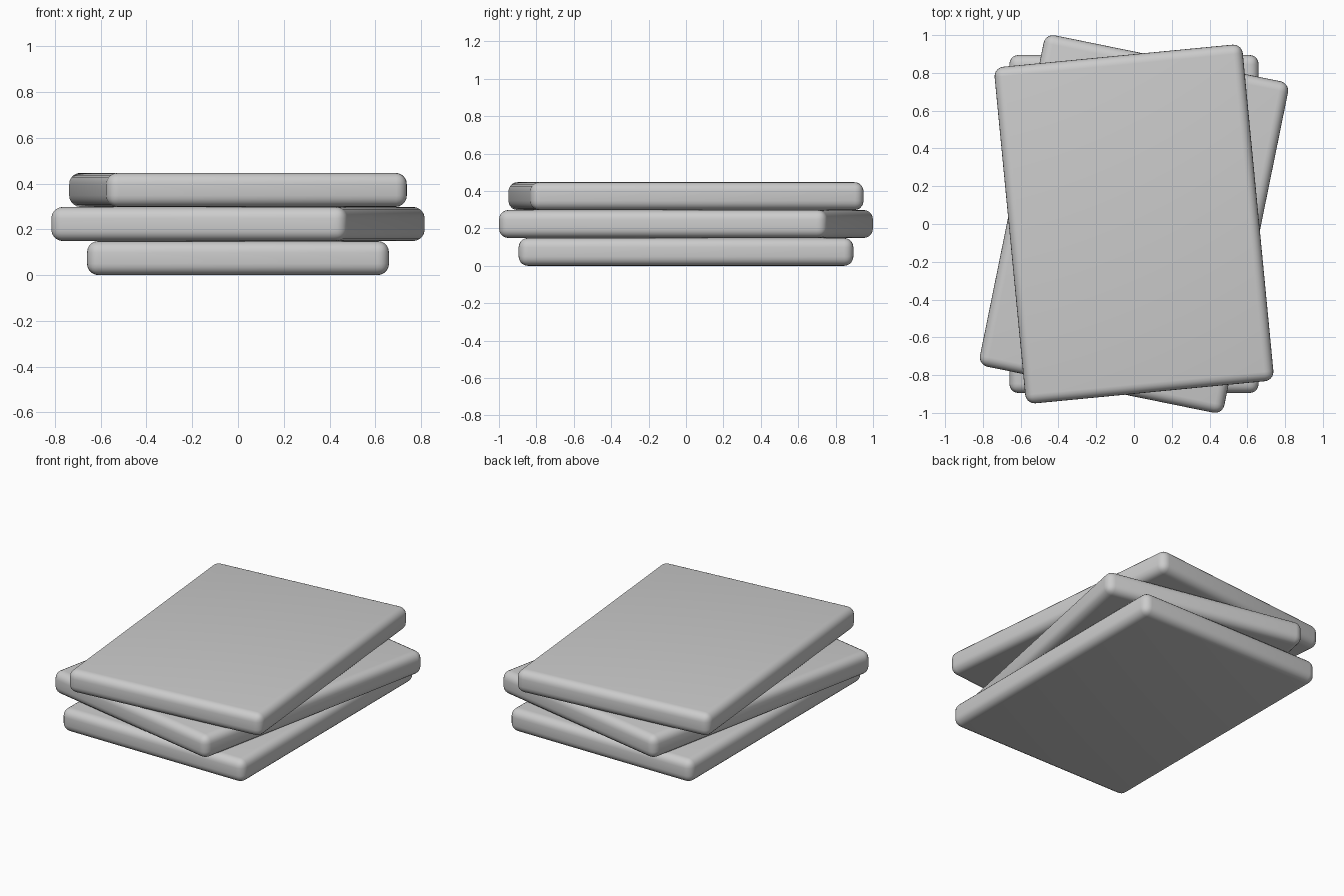
import bpy
from math import radians

if "Cube" in bpy.data.objects:
    bpy.data.objects.remove(bpy.data.objects["Cube"])

WIDTH, DEPTH, THICK = 1.32, 1.79, 0.149


def slab(name, level, angle):
    """Rounded rectangular slab, stacked by level and turned about z."""
    bpy.ops.mesh.primitive_cube_add(size=1, location=(0, 0, THICK * (level + 0.5)))
    ob = bpy.context.object
    ob.name = name
    ob.scale = (WIDTH, DEPTH, THICK)
    bpy.ops.object.transform_apply(location=False, rotation=False, scale=True)
    ob.rotation_euler.z = radians(angle)
    bevel = ob.modifiers.new("rounded_edges", 'BEVEL')
    bevel.width = 0.05
    bevel.segments = 5
    bpy.ops.object.modifier_apply(modifier=bevel.name)
    bpy.ops.object.shade_smooth_by_angle(angle=radians(35))
    return ob


# Stack of three slabs, each twisted differently
for level, (name, angle) in enumerate((("bottom_slab", 0),
                                       ("middle_slab", -11.5),
                                       ("top_slab", 5.5))):
    slab(name, level, angle)
